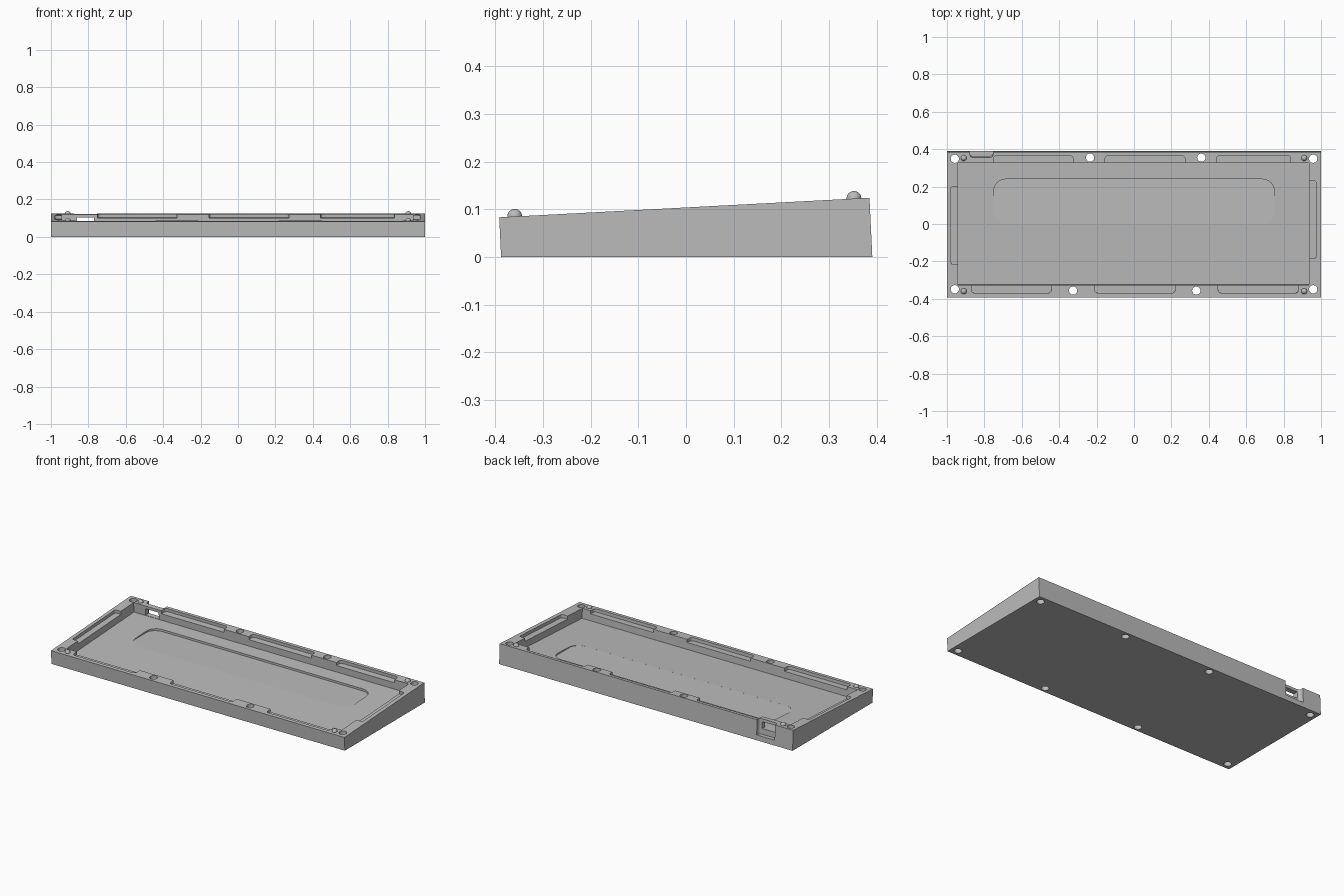
import bpy, bmesh, math
from mathutils import Matrix, Vector

cube = bpy.data.objects.get("Cube")
if cube:
    bpy.data.objects.remove(cube, do_unlink=True)

grey = bpy.data.materials.new("case grey")
grey.use_nodes = True
grey.diffuse_color = (0.5, 0.5, 0.5, 1)
grey.node_tree.nodes["Principled BSDF"].inputs["Base Color"].default_value = grey.diffuse_color

# Frame of the sloping top face: local z = 0 lies on the rim
TILT = Matrix.Translation((0, 0, 0.1035)) @ Matrix.Rotation(math.radians(3.02), 4, 'X')
FLAT = Matrix.Identity(4)


def prism(name, outline, direction, matrix=FLAT):
    """Extrude a closed outline along a direction."""
    bm = bmesh.new()
    face = bm.faces.new([bm.verts.new(p) for p in outline])
    made = bmesh.ops.extrude_face_region(bm, geom=[face])
    moved = [g for g in made["geom"] if isinstance(g, bmesh.types.BMVert)]
    bmesh.ops.translate(bm, verts=moved, vec=direction)
    bmesh.ops.recalc_face_normals(bm, faces=bm.faces)
    bm.transform(matrix)
    mesh = bpy.data.meshes.new(name)
    bm.to_mesh(mesh)
    bm.free()
    mesh.materials.append(grey)
    ob = bpy.data.objects.new(name, mesh)
    bpy.context.collection.objects.link(ob)
    return ob


def rounded(x0, x1, y0, y1, z, r=0, steps=6):
    """Rectangle outline with rounded corners."""
    if r == 0:
        return [(x0, y0, z), (x1, y0, z), (x1, y1, z), (x0, y1, z)]
    pts = []
    corners = [(x1 - r, y1 - r), (x0 + r, y1 - r), (x0 + r, y0 + r), (x1 - r, y0 + r)]
    for i, (cx, cy) in enumerate(corners):
        for k in range(steps + 1):
            a = math.pi / 2 * (i + k / steps)
            pts.append((cx + r * math.cos(a), cy + r * math.sin(a), z))
    return pts


def cut(target, cutter):
    mod = target.modifiers.new("cut", 'BOOLEAN')
    mod.operation = 'DIFFERENCE'
    mod.solver = 'EXACT'
    mod.object = cutter
    bpy.context.view_layer.objects.active = target
    bpy.ops.object.modifier_apply(modifier=mod.name)
    bpy.data.objects.remove(cutter, do_unlink=True)


def cut_box(x0, x1, y0, y1, z0, z1, r=0, matrix=TILT):
    cut(case, prism("cutter", rounded(x0, x1, y0, y1, z0, r), (0, 0, z1 - z0), matrix))


# Wedge-shaped case body
side = [(-0.388, 0), (0.391, 0), (0.385, 0.124), (-0.392, 0.083)]
case = prism("case_body", [(-1, y, z) for y, z in side], (2, 0, 0))

# Main cavity, and the level hollow in its sloping floor
cut_box(-0.94, 0.935, -0.327, 0.327, -0.06, 0.1)
cut_box(-0.75, 0.75, 0.0, 0.24, 0.0433, 0.08, 0.065, FLAT)

# Shallow ledge pockets in the rear, front and side rims
for x0, x1 in ((-0.75, -0.325), (-0.155, 0.272), (0.442, 0.838)):
    cut_box(x0, x1, 0.28, 0.366, -0.019, 0.1, 0.018)
for x0, x1 in ((-0.87, -0.442), (-0.21, 0.22), (0.45, 0.88)):
    cut_box(x0, x1, -0.37, -0.28, -0.019, 0.1, 0.018)
cut_box(-0.978, -0.9, -0.218, 0.202, -0.019, 0.1, 0.012)
cut_box(0.9, 0.975, -0.183, 0.23, -0.019, 0.1, 0.012)

# Cable port: outer recess and a smaller opening through the wall
cut_box(-0.877, -0.754, 0.357, 0.5, -0.092, 0.1, 0.015)
cut_box(-0.86, -0.77, 0.3, 0.4, -0.058, -0.017)

# Screw holes through the rim
holes = [(sx * 0.958, sy * 0.349) for sx in (-1, 1) for sy in (-1, 1)]
holes += [(-0.235, 0.355), (0.36, 0.355), (-0.326, -0.356), (0.333, -0.356)]
for hx, hy in holes:
    r = 0.022
    cut_box(hx - r, hx + r, hy - r, hy + r, -0.1, 0.3, r * 0.999, FLAT)

# Round locating studs, half sunk in the rim
studs = []
for sx, front in ((-1, "right"), (1, "left")):
    for y, end in ((-0.36, "front"), (0.353, "rear")):
        bm = bmesh.new()
        bmesh.ops.create_uvsphere(bm, u_segments=24, v_segments=12, radius=0.0155)
        mesh = bpy.data.meshes.new("stud")
        bm.to_mesh(mesh)
        bm.free()
        mesh.materials.append(grey)
        stud = bpy.data.objects.new(f"{end}_{front}_stud", mesh)
        stud.location = TILT @ Vector((sx * 0.91, y, 0.0005))
        bpy.context.collection.objects.link(stud)
        studs.append(stud)

# Smooth curved walls, keep edges sharp
bpy.ops.object.select_all(action='DESELECT')
for ob in [case] + studs:
    ob.select_set(True)
bpy.context.view_layer.objects.active = case
bpy.ops.object.shade_smooth_by_angle(angle=math.radians(30))
